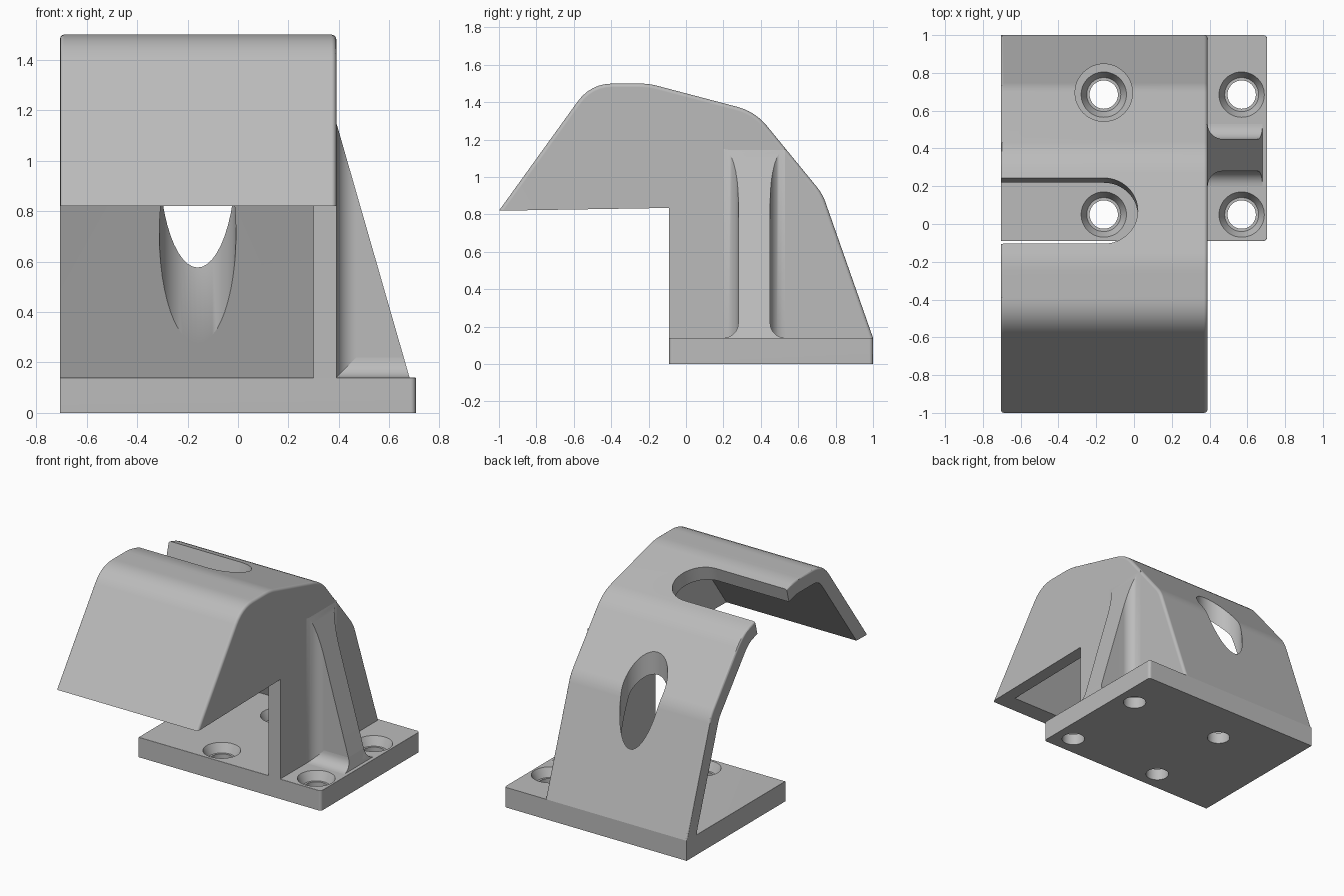
import bpy, bmesh, math
from mathutils import Vector, Matrix

cube = bpy.data.objects.get("Cube")
if cube:
    bpy.data.objects.remove(cube, do_unlink=True)

grey = bpy.data.materials.new("light_grey")
grey.use_nodes = True
COLOUR = (0.5, 0.5, 0.5, 1)
grey.diffuse_color = COLOUR
grey.node_tree.nodes["Principled BSDF"].inputs["Base Color"].default_value = COLOUR


def loft(name, rings):
    """Closed solid through equal-length rings of points."""
    bm = bmesh.new()
    loops = [[bm.verts.new(p) for p in ring] for ring in rings]
    for a, b in zip(loops, loops[1:]):
        for i in range(len(a)):
            j = (i + 1) % len(a)
            bm.faces.new((a[i], a[j], b[j], b[i]))
    bm.faces.new(loops[0])
    bm.faces.new(loops[-1])
    bmesh.ops.recalc_face_normals(bm, faces=bm.faces)
    mesh = bpy.data.meshes.new(name)
    bm.to_mesh(mesh)
    bm.free()
    mesh.materials.append(grey)
    ob = bpy.data.objects.new(name, mesh)
    bpy.context.collection.objects.link(ob)
    return ob


def extrude_x(name, profile, x0, x1):
    return loft(name, [[(x, y, z) for y, z in profile] for x in (x0, x1)])


def lathe(name, x, y, steps, sides=48):
    angles = [math.tau * i / sides for i in range(sides)]
    return loft(name, [[(x + r * math.cos(a), y + r * math.sin(a), z) for a in angles]
                       for r, z in steps])


def bevel(ob, test, width, segments=4):
    """Round every edge whose two end points pass the test."""
    bm = bmesh.new()
    bm.from_mesh(ob.data)
    edges = [e for e in bm.edges if test(e.verts[0].co, e.verts[1].co)]
    bmesh.ops.bevel(bm, geom=edges, offset=width, segments=segments,
                    profile=0.5, affect='EDGES', clamp_overlap=True)
    bm.to_mesh(ob.data)
    bm.free()


def activate(ob):
    bpy.ops.object.select_all(action='DESELECT')
    ob.select_set(True)
    bpy.context.view_layer.objects.active = ob


def cut(ob, cutter):
    cutter.hide_render = True
    activate(ob)
    mod = ob.modifiers.new("cut", 'BOOLEAN')
    mod.operation, mod.solver, mod.object = 'DIFFERENCE', 'EXACT', cutter
    bpy.ops.object.modifier_apply(modifier=mod.name)
    bpy.data.objects.remove(cutter, do_unlink=True)


def finish(ob):
    activate(ob)
    bpy.ops.object.shade_smooth_by_angle(angle=math.radians(30))
    mod = ob.modifiers.new("even_shading", 'WEIGHTED_NORMAL')
    mod.keep_sharp = True


def rounded(points, reach, steps=6):
    """Open path with its inner corners replaced by short curves."""
    pts = [Vector(p) for p in points]
    out = [pts[0]]
    for a, b, c, t in zip(pts, pts[1:], pts[2:], reach):
        p, q = b + (a - b).normalized() * t, b + (c - b).normalized() * t
        for i in range(steps + 1):
            s = i / steps
            out.append(p * (1 - s) ** 2 + b * 2 * s * (1 - s) + q * s * s)
    return out + [pts[-1]]


def inset(points, d):
    """Offset an open path to its right-hand side with mitred corners."""
    pts = [Vector(p) for p in points]
    normals = []
    for a, b in zip(pts, pts[1:]):
        v = (b - a).normalized()
        normals.append(Vector((v.y, -v.x)))
    out = []
    for i, p in enumerate(pts):
        m, n = normals[max(i - 1, 0)], normals[min(i, len(normals) - 1)]
        out.append(p + (m + n) * d / (1 + m.dot(n)))
    return out


LEFT, RIGHT, FRONT = -0.705, 0.39, -0.09
PLATE_TOP = 0.14

# Base plate with softened upper edges and countersunk screw holes
plate = extrude_x("base_plate", [(FRONT, 0), (1, 0), (1, PLATE_TOP), (FRONT, PLATE_TOP)], LEFT, 0.705)
bevel(plate, lambda a, b: a.x > 0.7 and b.x > 0.7 and abs(a.z - b.z) > 0.1, 0.02)
bevel(plate, lambda a, b: min(a.z, b.z) > 0.13 and min(a.y, b.y) < 0.99, 0.012, 3)
for hx in (-0.16, 0.57):
    for hy in (0.05, 0.685):
        cut(plate, lathe("screw_hole", hx, hy,
                         [(0.075, -0.1), (0.075, 0.08), (0.09, 0.08), (0.12, PLATE_TOP), (0.12, 0.2)]))
finish(plate)

# Hood: bent outer profile, hollowed, open at one end
outline = [(-1, 0.82), (-0.51, 1.5), (-0.2, 1.5), (0.37, 1.35), (0.73, 0.91), (1, PLATE_TOP)]
reach = [0.12, 0.05, 0.1, 0.05]
outer = rounded(outline, reach)
skin = {(round(p.x, 3), round(p.y, 3)) for p in outer}
hood = extrude_x("hood", outer + [Vector((0.99, 0.11)), Vector((FRONT, 0.11)), Vector((FRONT, 0.835))],
                 LEFT, RIGHT)


def on_skin(p):
    return (round(p.y, 3), round(p.z, 3)) in skin


def rim(x):
    return lambda a, b: abs(a.x - x) < 0.001 and abs(b.x - x) < 0.001 and on_skin(a) and on_skin(b)


bevel(hood, rim(RIGHT), 0.035)
bevel(hood, rim(LEFT), 0.015, 3)

inner = inset(outline, 0.1)
inner[0] -= (inner[1] - inner[0]) * 0.3
inner[-1] += (inner[-1] - inner[-2]) * 0.2
cavity = rounded(inner, [0.06, 0.03, 0.06, 0.03])
floor = cavity[-1].y
cut(hood, extrude_x("cavity", cavity + [Vector((-0.3, floor)), Vector((-0.3, cavity[0].y))], -1, 0.30))

# Upright access hole through the sloping back
cut(hood, lathe("back_opening", -0.16, 0.695, [(0.152, 0.15), (0.152, 2)]))

# Access slot in the roof, square to the sloping surface, open at one end
R = 0.18
arc = [math.pi * (i / 32 - 0.5) for i in range(33)]
shape = [(R * math.cos(a), R * math.sin(a)) for a in arc] + [(-1, R), (-1, -R)]
tilt = Matrix.Translation((-0.16, 0.07, 1.43)) @ Matrix.Rotation(-0.257, 4, 'X')
cut(hood, loft("roof_slot", [[tilt @ Vector((u, v, h)) for u, v in shape] for h in (-0.35, 0.3)]))
finish(hood)

# Side rib: flared where it meets the wall, cut off by a slanted plane
MID, HALF, FLARE, TIP = 0.365, 0.085, 0.08, 0.685
SLOPE = 3.48
quarter = [math.pi / 2 * i / 8 for i in range(9)]
side = [(0.36, HALF + FLARE)]
side += [(RIGHT + FLARE * (1 - math.cos(a)), HALF + FLARE * (1 - math.sin(a))) for a in quarter]
side.append((TIP, HALF))
plan = [(x, MID - y) for x, y in side] + [(x, MID + y) for x, y in reversed(side)]
rib = loft("side_rib", [[(x, y, 0.11) for x, y in plan],
                        [(x, y, 1.15 - SLOPE * (max(x, RIGHT) - RIGHT)) for x, y in plan]])
finish(rib)

# Curved foot blending the rib into the plate
foot = [(HALF + FLARE, 0.12)]
foot += [(HALF + FLARE * (1 - math.sin(a)), PLATE_TOP + FLARE * (1 - math.cos(a))) for a in quarter]
section = [(MID - y, z) for y, z in foot] + [(MID + y, z) for y, z in reversed(foot)]
rib_foot = loft("rib_foot", [[(0.36, y, z) for y, z in section],
                             [(RIGHT + (1.15 - z) / SLOPE, y, z) for y, z in section]])
finish(rib_foot)
